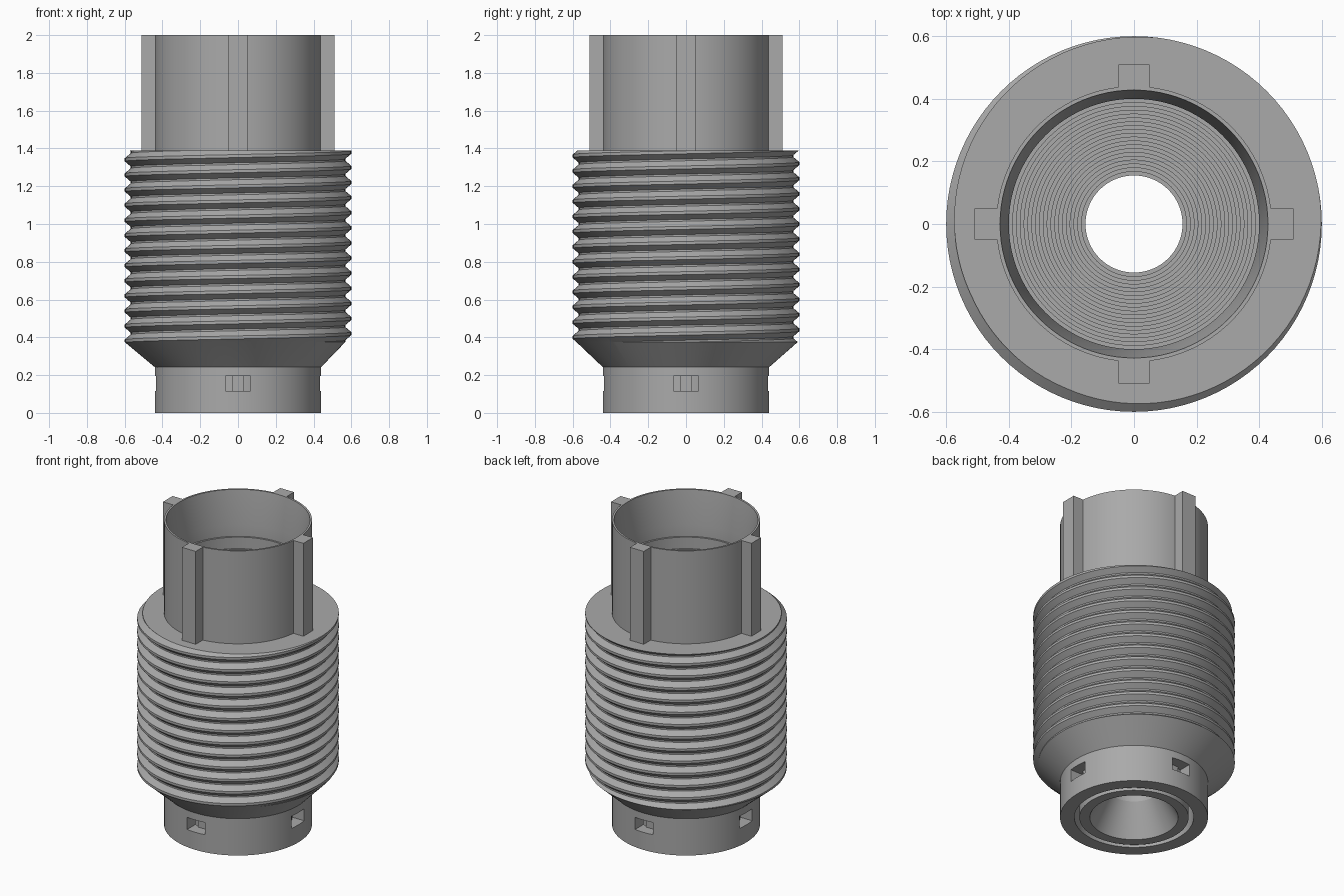
import bpy, bmesh, math
from mathutils import Vector

cube = bpy.data.objects.get("Cube")
if cube:
    bpy.data.objects.remove(cube, do_unlink=True)

SEGS = 96
TAU = math.tau

grey = bpy.data.materials.new("plain grey")
grey.use_nodes = True
grey.diffuse_color = (0.4, 0.4, 0.4, 1)
grey.node_tree.nodes["Principled BSDF"].inputs["Base Color"].default_value = (0.4, 0.4, 0.4, 1)


def add_object(name, bm):
    mesh = bpy.data.meshes.new(name)
    bm.to_mesh(mesh)
    bm.free()
    mesh.materials.append(grey)
    obj = bpy.data.objects.new(name, mesh)
    bpy.context.collection.objects.link(obj)
    return obj


def smooth(obj, angle=25):
    bpy.ops.object.select_all(action="DESELECT")
    obj.select_set(True)
    bpy.context.view_layer.objects.active = obj
    bpy.ops.object.shade_smooth_by_angle(angle=math.radians(angle))


def lathe(name, profile):
    """Revolve a closed (radius, height) outline about z."""
    bm = bmesh.new()
    rings = [[bm.verts.new((r * math.cos(TAU * i / SEGS), r * math.sin(TAU * i / SEGS), z))
              for i in range(SEGS)] for r, z in profile]
    for a, b in zip(rings, rings[1:] + rings[:1]):
        for i in range(SEGS):
            j = (i + 1) % SEGS
            bm.faces.new((a[i], a[j], b[j], b[i]))
    bmesh.ops.recalc_face_normals(bm, faces=bm.faces)
    return add_object(name, bm)


def four_boxes(name, r0, r1, width, z0, z1):
    """Four boxes around the axis, one on each side."""
    bm = bmesh.new()
    for k in range(4):
        a = TAU * k / 4
        out, side = Vector((math.cos(a), math.sin(a), 0)), Vector((-math.sin(a), math.cos(a), 0))
        for v in bmesh.ops.create_cube(bm, size=1)["verts"]:
            x, y, z = v.co
            v.co = out * (r0 + (x + 0.5) * (r1 - r0)) + side * y * width
            v.co.z = z0 + (z + 0.5) * (z1 - z0)
    bmesh.ops.recalc_face_normals(bm, faces=bm.faces)
    return add_object(name, bm)


# Hollow body: outer tube, stepped bore, flared outlet and ring groove underneath
BORE_TOP, THROAT_Z, R_TOP, R_THROAT, STEPS = 1.78, 0.2, 0.40, 0.155, 20
profile = [(0.44, 0), (0.44, 2), (0.428, 2), (R_TOP, BORE_TOP)]
for s in range(1, STEPS + 1):
    r_old = R_TOP + (R_THROAT - R_TOP) * (s - 1) / STEPS
    r_new = R_TOP + (R_THROAT - R_TOP) * s / STEPS
    z = BORE_TOP + (THROAT_Z - BORE_TOP) * s / (STEPS + 1)
    profile += [(r_old, z), (r_new, z)]
profile += [(R_THROAT, THROAT_Z), (0.263, 0), (0.325, 0), (0.325, 0.25), (0.355, 0.25), (0.355, 0)]
body = lathe("hollow_body", profile)

# Windows cut through the base collar
cutter = four_boxes("window_cutter", 0.34, 0.5, 0.13, 0.115, 0.195)
cutter.hide_render = True
cut = body.modifiers.new("windows", "BOOLEAN")
cut.operation, cut.solver, cut.object = "DIFFERENCE", "EXACT", cutter
bpy.context.view_layer.objects.active = body
bpy.ops.object.modifier_apply(modifier=cut.name)
bpy.data.objects.remove(cutter, do_unlink=True)
smooth(body)

# Small lugs behind the windows
four_boxes("groove_lugs", 0.315, 0.37, 0.06, 0.115, 0.195)

# Guide ribs on the upper tube
four_boxes("guide_ribs", 0.43, 0.51, 0.1, 1.38, 2)

# Screw thread: a helical profile trimmed flat at both ends
PITCH, ROOT, CREST, Z0, Z1 = 0.08, 0.568, 0.6, 0.375, 1.39
tooth = [(0, ROOT), (0.12, ROOT), (0.46, CREST), (0.66, CREST), (1, ROOT)]
bm = bmesh.new()
turns = math.ceil((Z1 - Z0) / PITCH) + 3
previous = None
for i in range(turns * SEGS + 1):
    a = TAU * i / SEGS
    base = Z0 - 2 * PITCH + PITCH * i / SEGS
    row = [bm.verts.new((r * math.cos(a), r * math.sin(a), base + t * PITCH)) for t, r in tooth]
    if previous:
        for j in range(len(row) - 1):
            bm.faces.new((previous[j], row[j], row[j + 1], previous[j + 1]))
    previous = row
bmesh.ops.remove_doubles(bm, verts=bm.verts, dist=0.0002)
for z, direction in ((Z0, -1), (Z1, 1)):
    bmesh.ops.bisect_plane(bm, geom=bm.verts[:] + bm.edges[:] + bm.faces[:], dist=0.00001,
                           plane_co=(0, 0, z), plane_no=(0, 0, direction), clear_outer=True)

# Close the thread with a flat shoulder above and a cone down to the collar
for z, z_end in ((Z0, 0.24), (Z1, Z1)):
    rim = [e for e in bm.edges if e.is_boundary and all(abs(v.co.z - z) < 0.001 for v in e.verts)]
    new = bmesh.ops.extrude_edge_only(bm, edges=rim)["geom"]
    for v in new:
        if isinstance(v, bmesh.types.BMVert):
            flat = Vector((v.co.x, v.co.y, 0)).normalized() * 0.438
            v.co = (flat.x, flat.y, z_end)
bmesh.ops.recalc_face_normals(bm, faces=bm.faces)
smooth(add_object("threaded_sleeve", bm))
